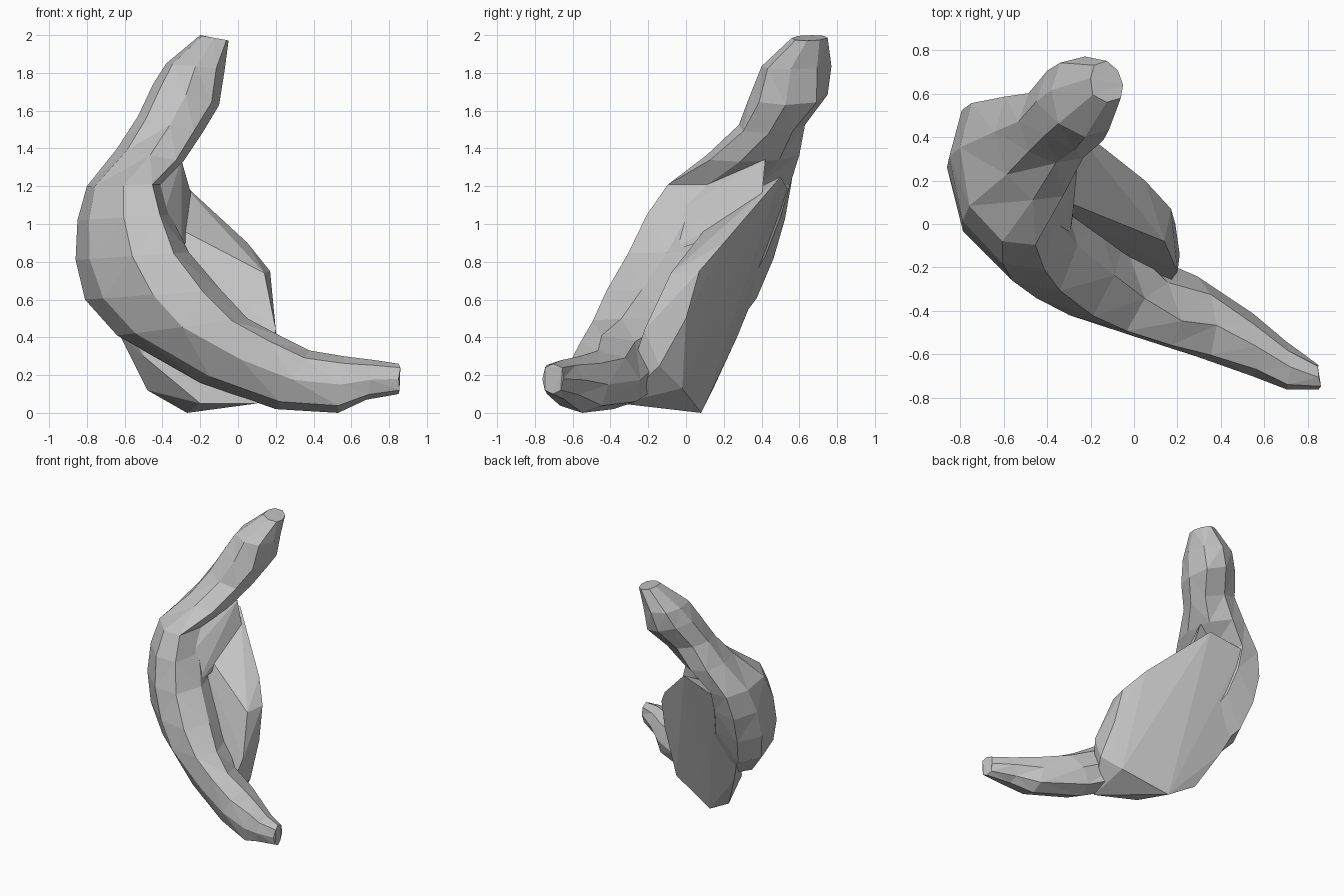
import bpy
import bmesh
import math
import random

random.seed(4)

default_cube = bpy.data.objects.get("Cube")
if default_cube:
    bpy.data.objects.remove(default_cube, do_unlink=True)

# One plain stone colour
stone = bpy.data.materials.new("pale_grey_stone")
stone.use_nodes = True
grey = (0.54, 0.54, 0.54, 1)
stone.diffuse_color = grey
stone.node_tree.nodes["Principled BSDF"].inputs["Base Color"].default_value = grey


def finish(bm, name):
    """Turn a bmesh into a flat-shaded, triangulated object."""
    bmesh.ops.triangulate(bm, faces=bm.faces)
    bmesh.ops.recalc_face_normals(bm, faces=bm.faces)
    mesh = bpy.data.meshes.new(name)
    bm.to_mesh(mesh)
    bm.free()
    mesh.materials.append(stone)
    part = bpy.data.objects.new(name, mesh)
    bpy.context.collection.objects.link(part)
    return part


def chunk(name, points):
    """Faceted block wrapped tightly around a few corner points."""
    bm = bmesh.new()
    for point in points:
        bm.verts.new(point)
    bmesh.ops.convex_hull(bm, input=bm.verts)
    loose = [v for v in bm.verts if not v.link_faces]
    bmesh.ops.delete(bm, geom=loose, context="VERTS")
    return finish(bm, name)


def rounded(value):
    """Push a circle coordinate outwards for a fuller cross-section."""
    return math.copysign(abs(value) ** 0.85, value)


def add_ring(bm, section, sides=8, roughness=0.01):
    """Cross-section spanning an outer edge, an inner edge and a depth.

    Lean slides the inner edge forwards and the outer edge backwards.
    """
    outer_x, outer_z, inner_x, inner_z, front, back, lean = section
    ring = []
    for i in range(sides):
        angle = math.tau * i / sides
        across = rounded(math.cos(angle))
        depth = rounded(math.sin(angle))
        t = (1 + across) / 2
        x = outer_x + (inner_x - outer_x) * t
        z = outer_z + (inner_z - outer_z) * t
        y = (front + back) / 2 + depth * (back - front) / 2
        y -= lean * across * (inner_x - outer_x) / 2
        # Only the corners between the main edges are chipped
        if i % 2:
            x += random.uniform(-roughness, roughness)
            y += random.uniform(-roughness, roughness)
        ring.append(bm.verts.new((x, y, z)))
    return ring


# Curved horn, from the knob at the top to the tip of the tail:
# outer x, outer z, inner x, inner z, front y, back y, lean
horn_sections = [
    (-.2, 2, -.05, 1.97, .56, .75, .2),
    (-.38, 1.85, -.07, 1.82, .4, .77, .2),
    (-.45, 1.74, -.1, 1.63, .34, .75, .1),
    (-.53, 1.57, -.19, 1.48, .28, .63, .1),
    (-.64, 1.4, -.29, 1.33, .11, .6, .4),
    (-.8, 1.2, -.41, 1.21, -.08, .55, .6),
    (-.85, 1.02, -.36, 1.05, -.18, .5, .6),
    (-.86, .81, -.26, .85, -.26, .42, .6),
    (-.81, .6, -.09, .65, -.34, .3, .6),
    (-.64, .41, .05, .5, -.42, .15, .6),
    (-.2, .16, .22, .41, -.52, -.12, .6),
    (.2, .02, .38, .33, -.61, -.24, .45),
    (.53, 0, .56, .3, -.7, -.41, .4),
    (.68, .07, .72, .28, -.76, -.54, .4),
    (.85, .1, .85, .26, -.76, -.65, .4),
]
bm = bmesh.new()
rings = [add_ring(bm, section) for section in horn_sections]
for upper, lower in zip(rings, rings[1:]):
    for i in range(len(upper)):
        j = (i + 1) % len(upper)
        bm.faces.new((upper[i], upper[j], lower[j], lower[i]))
bm.faces.new(rings[0])
bm.faces.new(rings[-1])
finish(bm, "curved_horn")

# Broad slab with a flat back that fills the inside of the curve
slab_back = [
    (-.27, .08, 0), (-.48, .14, .12), (-.62, .27, .4), (-.75, .4, .72),
    (-.74, .47, .95), (-.62, .54, 1.18), (-.33, .5, 1.25), (-.16, .34, 1.03),
    (.05, .2, .9), (.17, .07, .75), (.19, 0, .5), (.1, -.02, .13),
]
slab_front = [
    (-.55, .2, 1.1), (.14, -.08, .74), (.2, -.22, .44), (.21, -.14, .25),
    (.1, -.35, .05), (-.2, -.2, .05), (-.5, 0, .3),
]
chunk("flat_backed_slab", slab_back + slab_front)

# Web bridging the neck of the horn and the top of the slab
chunk("neck_web", [
    (-.5, .05, 1.25), (-.3, .42, 1.34), (-.24, .4, 1.13), (-.39, -.05, 1.06),
    (-.27, .12, .92), (-.3, -.1, .85), (-.5, .3, 1), (-.55, .4, 1.35),
])
